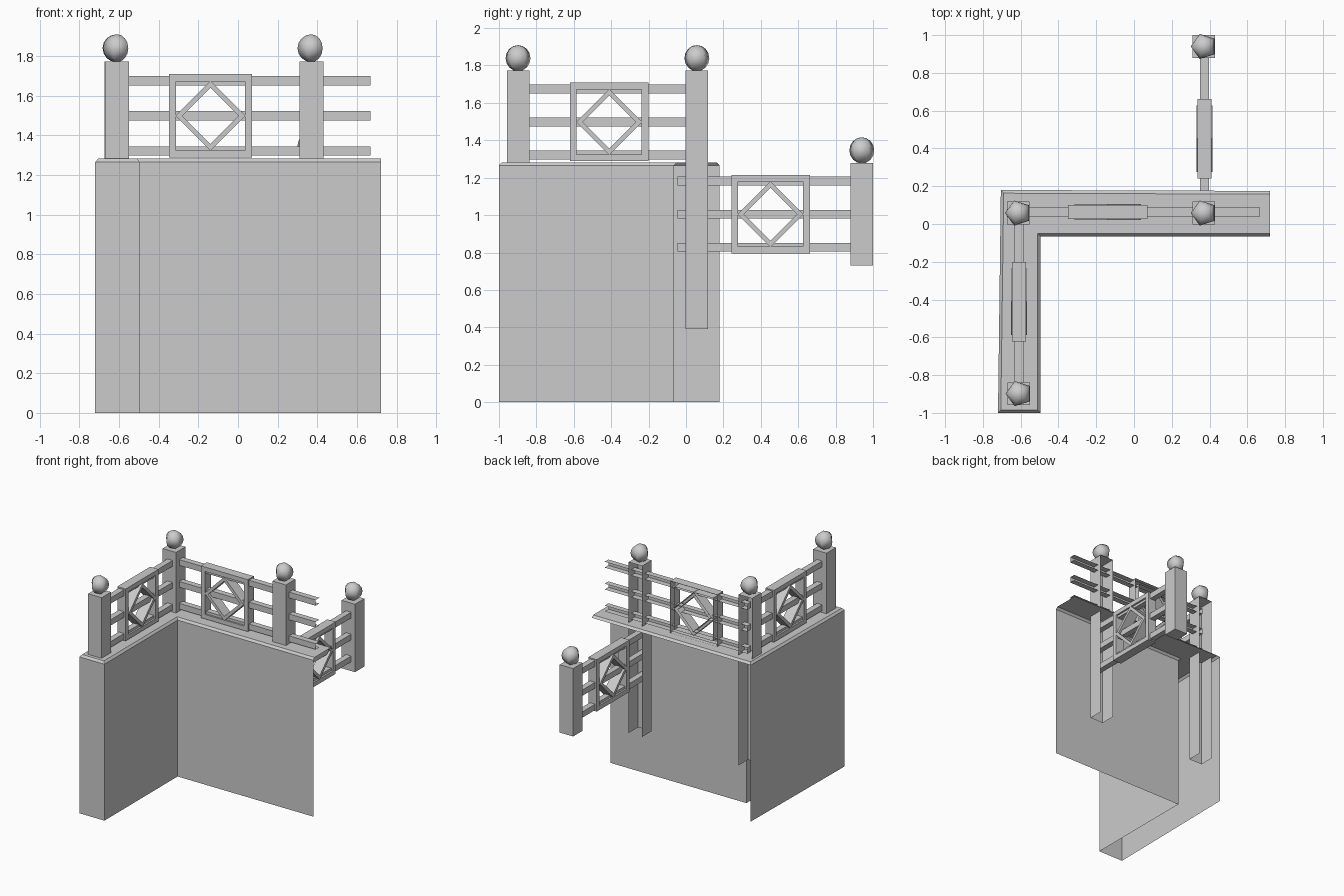
import bpy, bmesh
from math import sin, cos, pi, radians
from mathutils import Vector, Matrix

if "Cube" in bpy.data.objects:
    bpy.data.objects.remove(bpy.data.objects["Cube"])

BACK = Vector((0, 1, 0))
UP = Vector((0, 0, 1))
DOWN = Vector((0, 0, -1))
RIGHT = Vector((1, 0, 0))


def finish(name, bm, skip=()):
    """Drop faces pointing along the skipped directions and make the object."""
    bm.normal_update()
    gone = [f for f in bm.faces if any(f.normal.dot(d) > 0.9 for d in skip)]
    bmesh.ops.delete(bm, geom=gone, context='FACES')
    me = bpy.data.meshes.new(name)
    bm.to_mesh(me)
    bm.free()
    ob = bpy.data.objects.new(name, me)
    bpy.context.collection.objects.link(ob)
    return ob


def box(name, lo, hi, skip=()):
    lo, hi = Vector(lo), Vector(hi)
    bm = bmesh.new()
    bmesh.ops.create_cube(bm, size=1, matrix=Matrix.Translation((lo + hi) / 2)
                          @ Matrix.Diagonal((*(hi - lo), 1)))
    bmesh.ops.recalc_face_normals(bm, faces=bm.faces[:])
    return finish(name, bm, skip)


def ring(name, center, along_y, r_out, r_in, turn, depth, skip=()):
    """Four sided upright frame, square or diamond depending on turn."""
    bm = bmesh.new()
    loops = []
    for r, d in ((r_out, -1), (r_out, 1), (r_in, 1), (r_in, -1)):
        loop = []
        for i in range(4):
            a = turn + i * pi / 2
            u, v, w = r * cos(a), d * depth / 2, r * sin(a)
            off = Vector((v, u, w)) if along_y else Vector((u, v, w))
            loop.append(bm.verts.new(Vector(center) + off))
        loops.append(loop)
    for k in range(4):
        a, b = loops[k], loops[(k + 1) % 4]
        for i in range(4):
            j = (i + 1) % 4
            bm.faces.new((a[i], a[j], b[j], b[i]))
    bmesh.ops.recalc_face_normals(bm, faces=bm.faces[:])
    return finish(name, bm, skip)


def post(name, x, y, z0, z1, skip=()):
    """Square post with a five sided smooth ball on top."""
    h = 0.06
    box(name, (x - h, y - h, z0), (x + h, y + h, z1), skip)
    bm = bmesh.new()
    bmesh.ops.create_uvsphere(bm, u_segments=5, v_segments=8, radius=0.07,
                              matrix=Matrix.Translation((x, y, z1 + 0.067))
                              @ Matrix.Rotation(radians(90), 4, 'Z'))
    for f in bm.faces:
        f.smooth = True
    finish(name + "_ball", bm)


def railing(name, fixed, start, end, mid, z, along_y, skip=()):
    """Three rails plus the framed diamond panel."""
    t = 0.0235
    for i, dz in enumerate((-0.177, 0, 0.177)):
        lo, hi = (start, fixed - t), (end, fixed + t)
        if along_y:
            lo, hi = lo[::-1], hi[::-1]
        ends = (RIGHT,) if skip else ()
        box(f"{name}_rail_{i + 1}", (*lo, z + dz - t), (*hi, z + dz + t), (*skip, *ends))
    c = (fixed, mid, z) if along_y else (mid, fixed, z)
    s = 2 ** 0.5
    ring(name + "_panel_frame", c, along_y, 0.21 * s, 0.174 * s, pi / 4, 0.075, skip)
    ring(name + "_panel_diamond", c, along_y, 0.176, 0.142, 0, 0.085, skip)


# L-shaped wall: open at the bottom, back and right end
outer = [(-.72, -1), (-.495, -1), (-.495, -.065), (.72, -.065), (.72, .175), (-.705, .18)]
inner = [(-.705, -.985), (-.51, -.985), (-.51, -.05), (.72, -.05), (.72, .158), (-.69, .163)]
bm = bmesh.new()
base = [bm.verts.new((x, y, 0)) for x, y in outer]
top = [bm.verts.new((x, y, 1.265)) for x, y in outer]
for i in (0, 1, 2, 5):
    j = (i + 1) % 6
    bm.faces.new((base[i], base[j], top[j], top[i]))
finish("wall", bm)

# Bevelled coping on the wall
bm = bmesh.new()
low = [bm.verts.new((x, y, 1.265)) for x, y in outer]
high = [bm.verts.new((x, y, 1.282)) for x, y in inner]
bm.faces.new(high)
for i in (0, 1, 2, 4, 5):
    j = (i + 1) % 6
    bm.faces.new((low[i], low[j], high[j], high[i]))
finish("wall_coping", bm)

# Posts: the two on the back run are open behind and run down inside the wall
post("front_post", -.61, -.898, 1.22, 1.772)
post("corner_post", -.613, .058, .39, 1.772, (BACK, DOWN))
post("middle_post", .37, .058, .39, 1.772, (BACK, DOWN))
post("far_post", .37, .94, .73, 1.279)

# Railings
railing("left_railing", -.608, -.84, 0.0, -.411, 1.498, True)
railing("back_railing", .063, -.61, .667, -.139, 1.498, False, (BACK,))
railing("far_railing", .373, -.045, .88, .452, 1.005, True)
